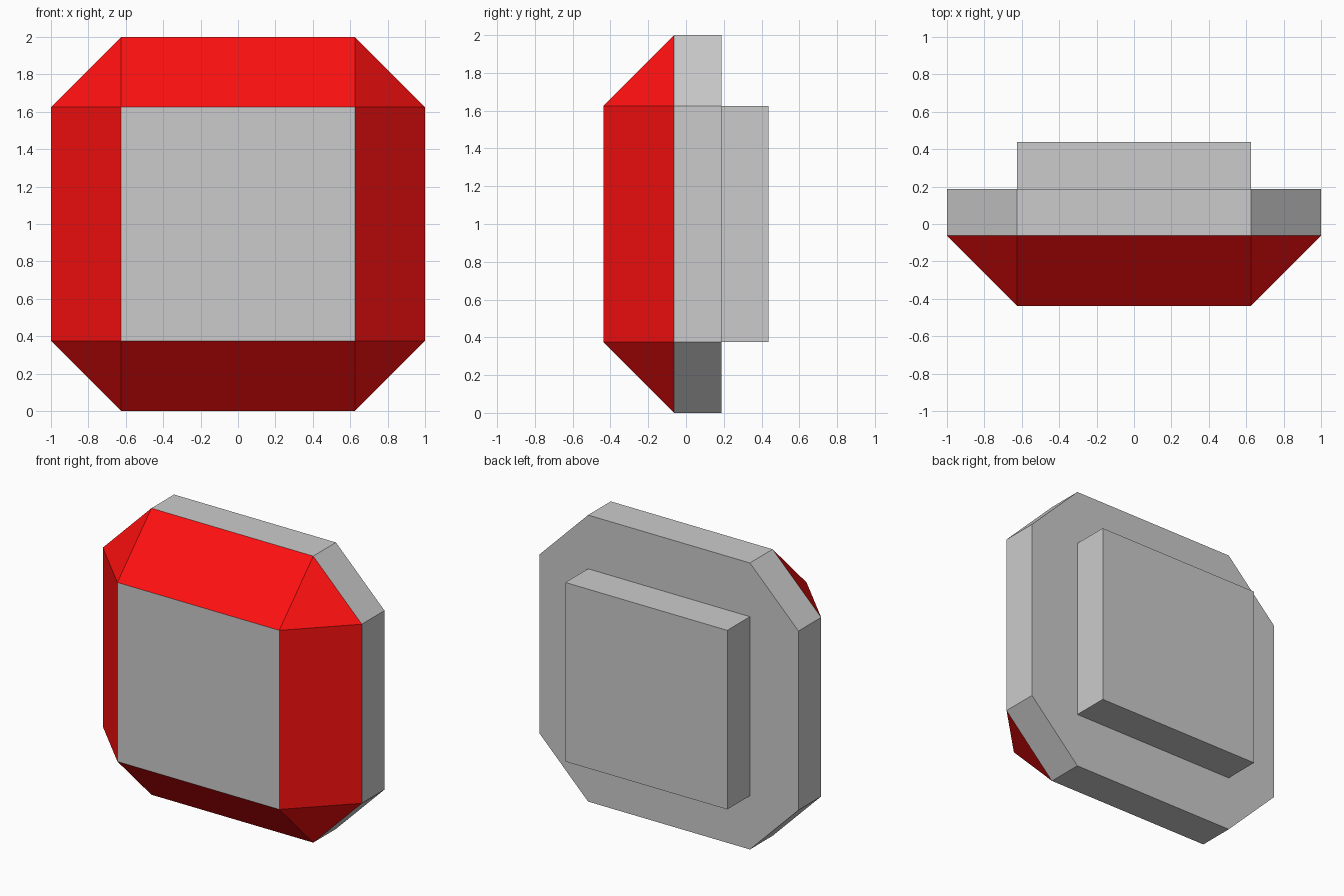
import bpy
import bmesh

if "Cube" in bpy.data.objects:
    bpy.data.objects.remove(bpy.data.objects["Cube"])

R, C = 1.0, 0.625                      # outer half size, inner half size
FRONT, BEVEL, PLATE, BACK = -0.4375, -0.0625, 0.1875, 0.4375

SQUARE = [(-C, -C), (C, -C), (C, C), (-C, C)]
OCTAGON = [(-R, -C), (-C, -R), (C, -R), (R, -C),
           (R, C), (C, R), (-C, R), (-R, C)]


def ring(bm, outline, y):
    return [bm.verts.new((x, y, z + R)) for x, z in outline]


def wall(bm, a, b):
    n = len(a)
    for i in range(n):
        j = (i + 1) % n
        bm.faces.new((a[i], a[j], b[j], b[i]))


def finish(name, bm, material=None):
    bmesh.ops.recalc_face_normals(bm, faces=bm.faces)
    mesh = bpy.data.meshes.new(name)
    bm.to_mesh(mesh)
    bm.free()
    obj = bpy.data.objects.new(name, mesh)
    bpy.context.collection.objects.link(obj)
    if material:
        mesh.materials.append(material)
    return obj


red = bpy.data.materials.new("red")
red.diffuse_color = (1.0, 0.005, 0.005, 1)
red.use_nodes = True
red.node_tree.nodes["Principled BSDF"].inputs["Base Color"].default_value = red.diffuse_color

# red sloped rim: four side slopes and four corner triangles
bm = bmesh.new()
inner = ring(bm, SQUARE, FRONT)
outer = ring(bm, OCTAGON, BEVEL)
for i in range(4):
    a, b = outer[2 * i], outer[2 * i + 1]
    bm.faces.new((inner[i], a, b))
    bm.faces.new((inner[i], b, outer[(2 * i + 2) % 8], inner[(i + 1) % 4]))
rim = finish("sloped_rim", bm, red)
# face the open shell towards the front
for poly in rim.data.polygons:
    if poly.normal.y > 0:
        poly.flip()

# grey front panel
bm = bmesh.new()
bm.faces.new(ring(bm, SQUARE, FRONT))
panel = finish("front_panel", bm)
if panel.data.polygons[0].normal.y > 0:
    panel.data.polygons[0].flip()

# grey octagonal plate behind the rim
bm = bmesh.new()
a, b = ring(bm, OCTAGON, BEVEL), ring(bm, OCTAGON, PLATE)
wall(bm, a, b)
bm.faces.new(a)
bm.faces.new(b)
finish("octagonal_plate", bm)

# grey square block on the back
bm = bmesh.new()
a, b = ring(bm, SQUARE, PLATE), ring(bm, SQUARE, BACK)
wall(bm, a, b)
bm.faces.new(a)
bm.faces.new(b)
finish("back_block", bm)
